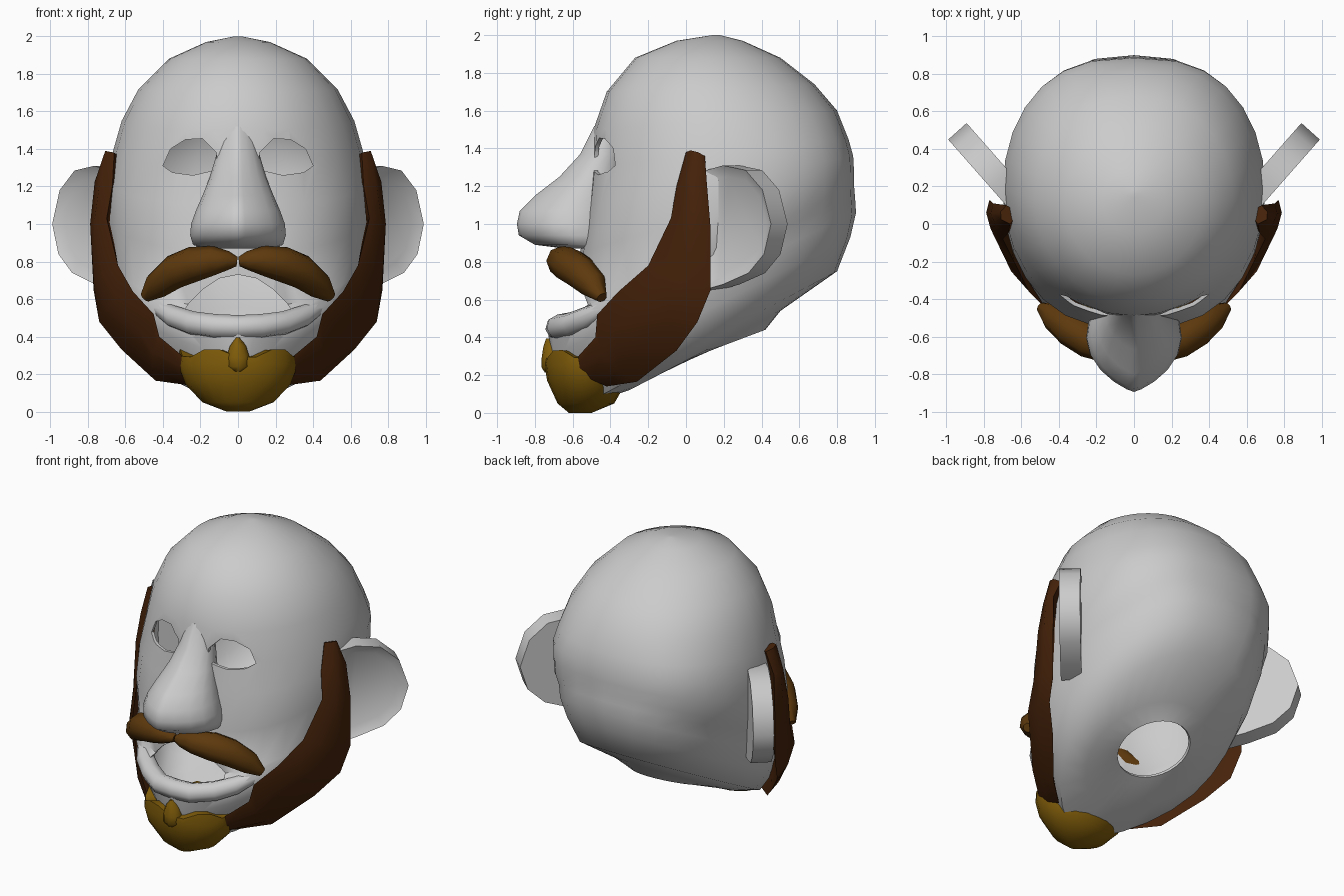
import bpy, bmesh, math
from mathutils import Vector

cube = bpy.data.objects.get("Cube")
if cube:
    bpy.data.objects.remove(cube, do_unlink=True)


def material(name, rgb):
    m = bpy.data.materials.new(name)
    m.use_nodes = True
    m.diffuse_color = (*rgb, 1)
    m.node_tree.nodes["Principled BSDF"].inputs["Base Color"].default_value = (*rgb, 1)
    return m


skin = material("grey_skin", (0.6, 0.6, 0.6))
dark_brown = material("dark_brown_hair", (0.06, 0.016, 0.003))
mid_brown = material("mid_brown_hair", (0.11, 0.041, 0.004))
gold = material("golden_hair", (0.22, 0.11, 0.003))


def activate(ob):
    bpy.ops.object.select_all(action='DESELECT')
    ob.select_set(True)
    bpy.context.view_layer.objects.active = ob


def smooth(ob, angle=55):
    activate(ob)
    bpy.ops.object.shade_smooth_by_angle(angle=math.radians(angle))


def finish(name, bm, mat):
    bmesh.ops.recalc_face_normals(bm, faces=bm.faces)
    me = bpy.data.meshes.new(name)
    bm.to_mesh(me)
    bm.free()
    ob = bpy.data.objects.new(name, me)
    bpy.context.collection.objects.link(ob)
    me.materials.append(mat)
    smooth(ob)
    return ob


def ring(yf, zf, yb, zb, half, power=1.0, back_power=1.0, jag=0.0, n=28):
    """Tilted oval between a front and a back point; powers pinch or square its ends."""
    pts = []
    for i in range(n):
        a = 2 * math.pi * i / n
        t = (1 - math.cos(a)) / 2
        s = math.sin(a) if i % (n // 2) else 0.0
        k = abs(s) ** (power if t < 0.5 else back_power)
        pts.append(Vector((math.copysign(half * k, s), yf + (yb - yf) * t,
                           zf + (zb - zf) * t + jag * (i // 2 % 2))))
    return pts


def loft(rings, cap_start=True, cap_end=True):
    bm = bmesh.new()
    loops = [[bm.verts.new(p) for p in r] for r in rings]
    for a, b in zip(loops, loops[1:]):
        for i in range(len(a)):
            j = (i + 1) % len(a)
            bm.faces.new((a[i], a[j], b[j], b[i]))
    for loop, wanted in ((loops[0], cap_start), (loops[-1], cap_end)):
        if wanted:
            f = bm.faces.new(loop)
            bmesh.ops.poke(bm, faces=[f])
    return bm


def prism(points, offset):
    bm = bmesh.new()
    f = bm.faces.new([bm.verts.new(p) for p in points])
    out = bmesh.ops.extrude_face_region(bm, geom=[f])
    bmesh.ops.translate(bm, vec=offset, verts=[v for v in out["geom"] if isinstance(v, bmesh.types.BMVert)])
    return bm


def tube(name, points, mat):
    """Tapered tube through points given as x, y, z, radius."""
    cu = bpy.data.curves.new(name, 'CURVE')
    cu.dimensions = '3D'
    cu.bevel_depth = 1.0
    cu.bevel_resolution = 2
    cu.use_fill_caps = True
    sp = cu.splines.new('POLY')
    sp.points.add(len(points) - 1)
    for p, (x, y, z, r) in zip(sp.points, points):
        p.co = (x, y, z, 1)
        p.radius = r
    ob = bpy.data.objects.new(name, cu)
    bpy.context.collection.objects.link(ob)
    cu.materials.append(mat)
    activate(ob)
    bpy.ops.object.convert(target='MESH')
    smooth(bpy.context.object)


# Hollow head: lofted from the open neck, over the jaw, up to the crown
head_rings = [
    ring(-.03, .27, .42, .44, .23),
    ring(-.3, .12, .5, .54, .38, 1.4),
    ring(-.55, .04, .8, .75, .53, 1.6, .85),
    ring(-.67, .15, .87, .93, .61, 1.6, .8),
    ring(-.72, .3, .9, 1.06, .65, 1.5, .75),
    ring(-.73, .45, .895, 1.14, .67, 1.3, .75),
    ring(-.57, .55, .89, 1.2, .69, .9, .75),
    ring(-.56, .85, .89, 1.27, .70, .78, .75),
    ring(-.52, 1.1, .885, 1.36, .70, .82, .75),
    ring(-.5, 1.3, .86, 1.45, .67, .92, .8),
    ring(-.49, 1.5, .8, 1.6, .62, 1, .85),
    ring(-.42, 1.7, .68, 1.74, .53, 1, .9),
    ring(-.27, 1.88, .5, 1.88, .37),
    ring(-.05, 1.97, .3, 1.97, .17),
    ring(.14, 2.0, .18, 2.0, .02),
]
head = finish("head", loft(head_rings, cap_start=False), skin)
shell = head.modifiers.new("shell", 'SOLIDIFY')
shell.thickness = 0.02
shell.offset = -1

# Eye and mouth openings
eye = [(.11, 1.29), (.115, 1.38), (.19, 1.455), (.28, 1.45), (.36, 1.4), (.4, 1.31), (.35, 1.275), (.24, 1.26)]
mouth_half = [(.31, .5), (.26, .58), (.19, .65), (.1, .71)]
mouth = mouth_half + [(0, .73)] + [(-x, z) for x, z in reversed(mouth_half)] + [(0, .485)]
outlines = {"left_eye_cutter": eye, "right_eye_cutter": [(-x, z) for x, z in eye], "mouth_cutter": mouth}
for name, outline in outlines.items():
    cutter = finish(name, prism([Vector((x, -1, z)) for x, z in outline], Vector((0, .85, 0))), skin)
    cutter.hide_render = True
    cut = head.modifiers.new(name, 'BOOLEAN')
    cut.operation = 'DIFFERENCE'
    cut.solver = 'EXACT'
    cut.object = cutter
activate(head)
for m in list(head.modifiers):
    bpy.ops.object.modifier_apply(modifier=m.name)
for name in outlines:
    bpy.data.objects.remove(bpy.data.objects[name], do_unlink=True)
smooth(head)

# Nose: front y, z, half width, pinch; broad wings below, bridge fading into the brow
nose_profile = [(-.64, .87, .19, 1.2), (-.8, .89, .24, 1.5), (-.885, .94, .255, 1.6), (-.895, 1.0, .25, 1.6),
                (-.88, 1.07, .225, 1.6), (-.8, 1.15, .19, 1.6), (-.67, 1.25, .15, 1.6),
                (-.56, 1.37, .115, 1.6), (-.485, 1.52, .09, 1.6)]
finish("nose", loft([ring(y, z, -.33, z, w, p, n=20) for y, z, w, p in nose_profile]), skin)

# Lower lip
lip_half = [(.12, -.675, .455, .065), (.24, -.6, .47, .065), (.34, -.52, .505, .06), (.42, -.43, .55, .04)]
tube("lower_lip", [(-x, y, z, r) for x, y, z, r in reversed(lip_half)] + [(0, -.68, .45, .065)] + lip_half, skin)

# Ears, moustache halves and side beards
ear = [(-.04, 1.28), (.1, 1.31), (.26, 1.285), (.38, 1.18), (.44, 1.0), (.39, .84), (.28, .74), (.1, .68), (-.04, .65)]
beard = [  # front edge x, y, z then back edge x, y, z
    ((.66, 0, 1.38), (.68, .1, 1.36)),
    ((.67, -.05, 1.2), (.75, .11, 1.22)),
    ((.7, -.08, 1.03), (.77, .13, .98)),
    ((.64, -.2, .78), (.77, .13, .65)),
    ((.56, -.36, .64), (.74, .06, .48)),
    ((.45, -.47, .52), (.62, -.05, .33)),
    ((.42, -.48, .4), (.44, -.26, .165)),
    ((.3, -.57, .3), (.26, -.42, .14)),
]
moustache = [(.005, -.68, .8, .025), (.05, -.68, .805, .05), (.13, -.665, .805, .078), (.24, -.62, .785, .095),
             (.34, -.56, .745, .092), (.43, -.49, .675, .075), (.495, -.445, .61, .03)]
for side, s in (("left", 1), ("right", -1)):
    # Flared ear with a dished front
    along = Vector((.66, .75, 0))
    back = Vector((-.098, .088, 0))
    base = Vector((.7, .12, 0))
    pts = [base + along * u + Vector((0, 0, z)) for u, z in ear]
    bm = prism(pts, back)
    bmesh.ops.recalc_face_normals(bm, faces=bm.faces)
    front = max(bm.faces, key=lambda f: f.normal.dot(-back) if len(f.verts) > 4 else -1)
    bmesh.ops.inset_region(bm, faces=[front], thickness=.06, depth=-.035)
    for v in bm.verts:
        v.co.x *= s
    finish(side + "_ear", bm, skin)

    # Side beard strip with a rounded outer surface
    sections = []
    for f, b in beard:
        f, b = Vector(f), Vector(b)
        out = (f + b) / 2 - Vector((0, .15, .75))
        out.z *= .4
        out.normalize()
        profile = [f, f.lerp(b, .3) + out * .045, f.lerp(b, .7) + out * .04, b, f.lerp(b, .5) - out * .06]
        sections.append([Vector((p.x * s, p.y, p.z)) for p in profile])
    finish(side + "_beard", loft(sections), dark_brown)

    tube(side + "_moustache", [(x * s, y, z, r) for x, y, z, r in moustache], mid_brown)

# Chin beard with a ragged upper edge
finish("chin_beard", loft([
    ring(-.62, .0, -.5, .0, .06, n=20),
    ring(-.68, .05, -.38, .05, .19, n=20),
    ring(-.735, .17, -.34, .12, .28, n=20),
    ring(-.75, .26, -.3, .22, .315, n=20),
    ring(-.745, .29, -.3, .3, .31, jag=.04, n=20),
]), gold)

# Pointed tuft under the lip
tuft = [(.215, .03), (.24, .065), (.29, .065), (.35, .045), (.395, .012)]
finish("lip_tuft", loft([ring(-.735 - w * .45, z, -.66, z, w, n=10) for z, w in tuft]), gold)
